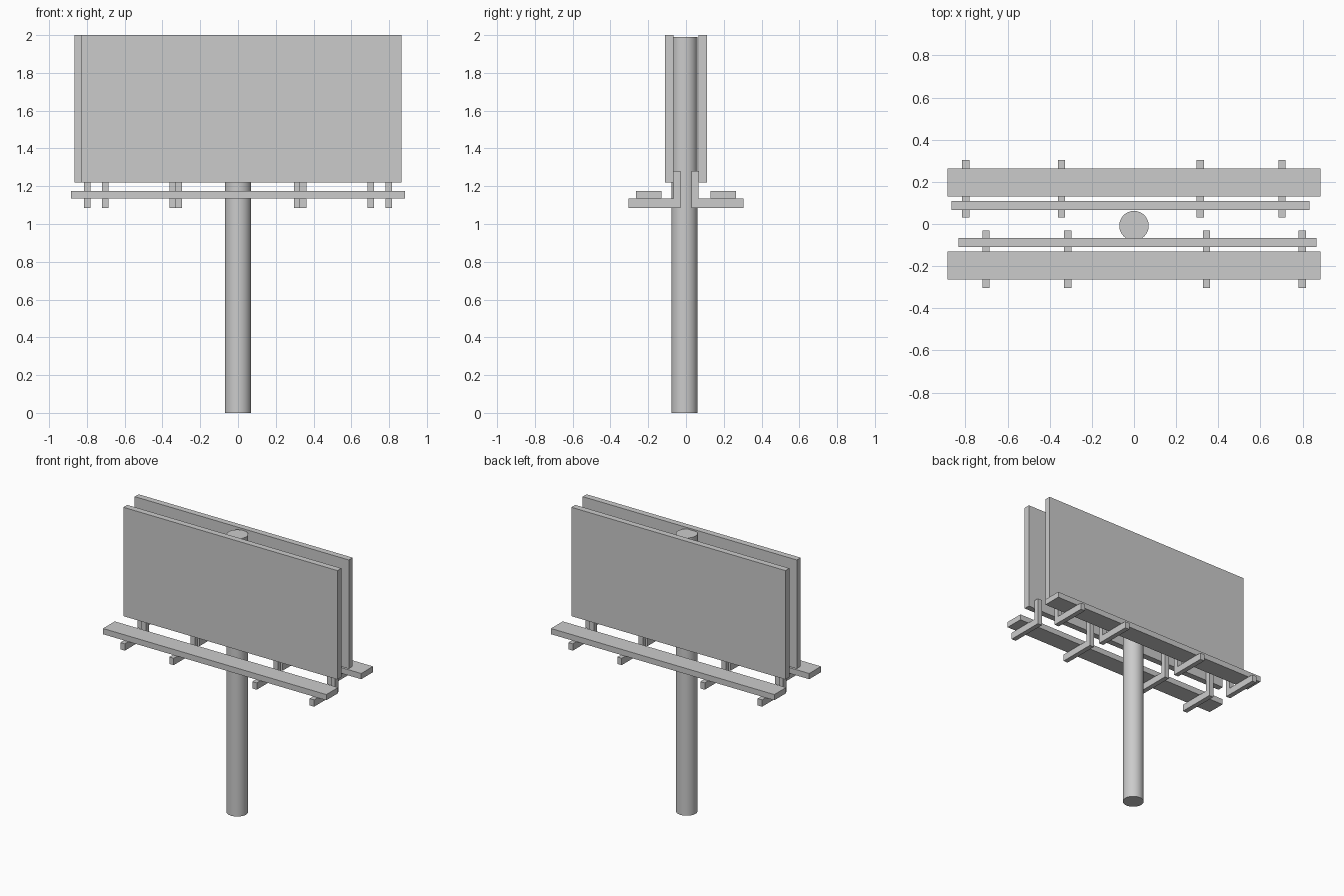
import bpy, bmesh

if "Cube" in bpy.data.objects:
    bpy.data.objects.remove(bpy.data.objects["Cube"])


def mesh_object(name, bm):
    bmesh.ops.recalc_face_normals(bm, faces=bm.faces)
    mesh = bpy.data.meshes.new(name)
    bm.to_mesh(mesh)
    bm.free()
    obj = bpy.data.objects.new(name, mesh)
    bpy.context.collection.objects.link(obj)
    return obj


def extrude_x(name, profile, x0, x1, side):
    """Extrude a (y, z) profile along x; side=-1 turns it 180 degrees about z."""
    bm = bmesh.new()
    face = bm.faces.new([bm.verts.new((x0 * side, y * side, z)) for y, z in profile])
    geo = bmesh.ops.extrude_face_region(bm, geom=[face])["geom"]
    verts = [g for g in geo if isinstance(g, bmesh.types.BMVert)]
    bmesh.ops.translate(bm, verts=verts, vec=((x1 - x0) * side, 0, 0))
    return mesh_object(name, bm)


def rect(y0, y1, z0, z1):
    return [(y0, z0), (y1, z0), (y1, z1), (y0, z1)]


# Pole, set slightly forward of centre
bpy.ops.mesh.primitive_cylinder_add(vertices=48, radius=0.07, depth=1.99,
                                    location=(0, -0.008, 0.995))
pole = bpy.context.object
pole.name = "pole"
bpy.ops.object.shade_smooth_by_angle()

# L-shaped bracket: arm under the walkway, upright behind the panel
bracket = [(-0.304, 1.086), (-0.03, 1.086), (-0.03, 1.28),
           (-0.066, 1.28), (-0.066, 1.135), (-0.304, 1.135)]

# The back half is the front half turned 180 degrees
for label, side in (("front", 1), ("back", -1)):
    extrude_x(label + "_panel", rect(-0.11, -0.066, 1.22, 2.0), -0.832, 0.865, side)
    extrude_x(label + "_walkway", rect(-0.264, -0.131, 1.135, 1.176), -0.885, 0.885, side)
    for i, x in enumerate((-0.702, -0.314, 0.344, 0.799)):
        extrude_x(f"{label}_bracket_{i + 1}", bracket, x - 0.0175, x + 0.0175, side)
